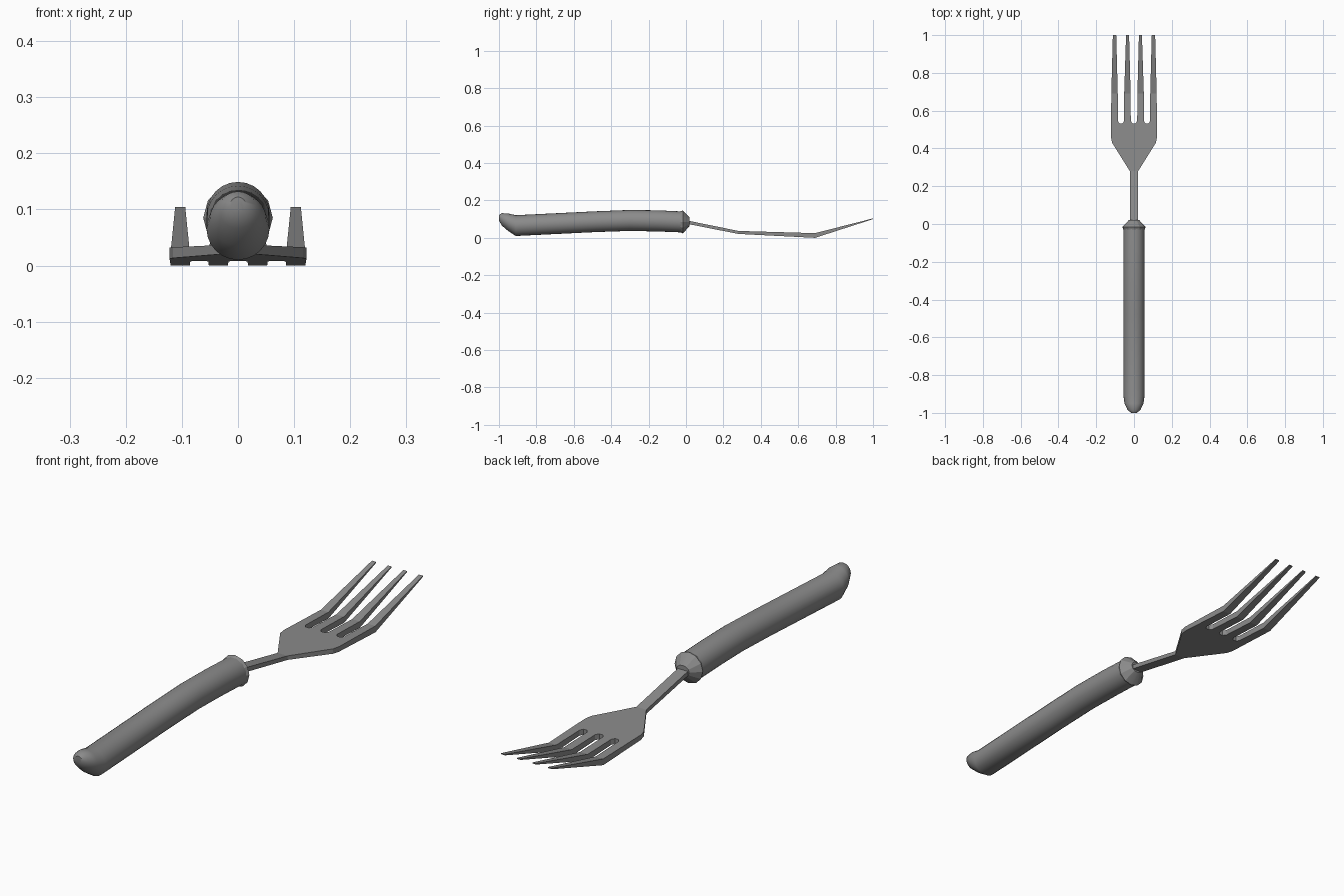
import bpy, bmesh, math

cube = bpy.data.objects.get("Cube")
if cube:
    bpy.data.objects.remove(cube, do_unlink=True)

steel = bpy.data.materials.new("grey steel")
steel.use_nodes = True
GREY = (0.26, 0.26, 0.26, 1)
steel.diffuse_color = GREY
steel.node_tree.nodes["Principled BSDF"].inputs["Base Color"].default_value = GREY


def finish(bm, name, smooth_angle=None):
    bmesh.ops.recalc_face_normals(bm, faces=bm.faces)
    mesh = bpy.data.meshes.new(name)
    bm.to_mesh(mesh)
    bm.free()
    mesh.materials.append(steel)
    obj = bpy.data.objects.new(name, mesh)
    bpy.context.collection.objects.link(obj)
    if smooth_angle:
        bpy.ops.object.select_all(action="DESELECT")
        obj.select_set(True)
        bpy.context.view_layer.objects.active = obj
        bpy.ops.object.shade_smooth_by_angle(angle=math.radians(smooth_angle))
    return obj


def loft(name, rings, sides, smooth_angle):
    """Skin elliptical rings given as (y, bottom z, top z, half width)."""
    bm = bmesh.new()
    loops = []
    for y, low, high, rx in rings:
        mid, rz = (low + high) / 2, (high - low) / 2
        angles = [math.tau * i / sides for i in range(sides)]
        loops.append([bm.verts.new((rx * math.sin(a), y, mid + rz * math.cos(a)))
                      for a in angles])
    for a, b in zip(loops, loops[1:]):
        for i in range(sides):
            j = (i + 1) % sides
            bm.faces.new((a[i], a[j], b[j], b[i]))
    bm.faces.new(loops[0])
    bm.faces.new(loops[-1])
    return finish(bm, name, smooth_angle)


def interpolate(points, y):
    for (y0, z0), (y1, z1) in zip(points, points[1:]):
        if y <= y1:
            break
    return z0 + (z1 - z0) * (y - y0) / (y1 - y0)


# Handle: gently arched grip with an upturned rounded end
loft("handle", [
    (-1.0, 0.093, 0.122, 0.014), (-0.985, 0.066, 0.132, 0.034),
    (-0.95, 0.036, 0.13, 0.05), (-0.91, 0.01, 0.121, 0.056),
    (-0.48, 0.031, 0.142, 0.056), (-0.3, 0.037, 0.149, 0.056),
    (-0.15, 0.034, 0.147, 0.056), (-0.02, 0.029, 0.141, 0.056)], 24, 40)

# Collar: flared lip closing to a blunt cone around the neck
loft("collar", [
    (-0.03, 0.03, 0.142, 0.056), (-0.017, 0.023, 0.147, 0.062),
    (0.02, 0.064, 0.108, 0.028)], 12, 20)

# Fork head: one half of the outline, from the neck round to the middle slot
half = [(0.022, 0), (0.022, 0.28), (0.116, 0.43), (0.122, 0.46),
        (0.12, 0.69), (0.112, 1), (0.094, 1), (0.086, 0.69),
        (0.085, 0.545), (0.077, 0.532), (0.061, 0.532), (0.053, 0.545),
        (0.052, 0.69), (0.042, 1), (0.026, 1), (0.018, 0.69),
        (0.017, 0.545), (0.008, 0.532)]
outline = half + [(-x, y) for x, y in reversed(half)]
top = [(0, 0.094), (0.28, 0.037), (0.69, 0.025), (1, 0.104)]
bottom = [(0, 0.076), (0.28, 0.021), (0.69, 0), (1, 0.1)]

bm = bmesh.new()
bm.faces.new([bm.verts.new((x, y, 0)) for x, y in outline])
for bend in (0.28, 0.69):
    bmesh.ops.bisect_plane(bm, geom=bm.verts[:] + bm.edges[:] + bm.faces[:],
                           dist=0.0001, plane_co=(0, bend, 0), plane_no=(0, 1, 0))
lower = bm.verts[:]
made = bmesh.ops.extrude_face_region(bm, geom=bm.faces[:], use_keep_orig=True)
upper = [v for v in made["geom"] if isinstance(v, bmesh.types.BMVert)]
for verts, curve in ((lower, bottom), (upper, top)):
    for v in verts:
        v.co.z = interpolate(curve, v.co.y)
finish(bm, "fork_head")
